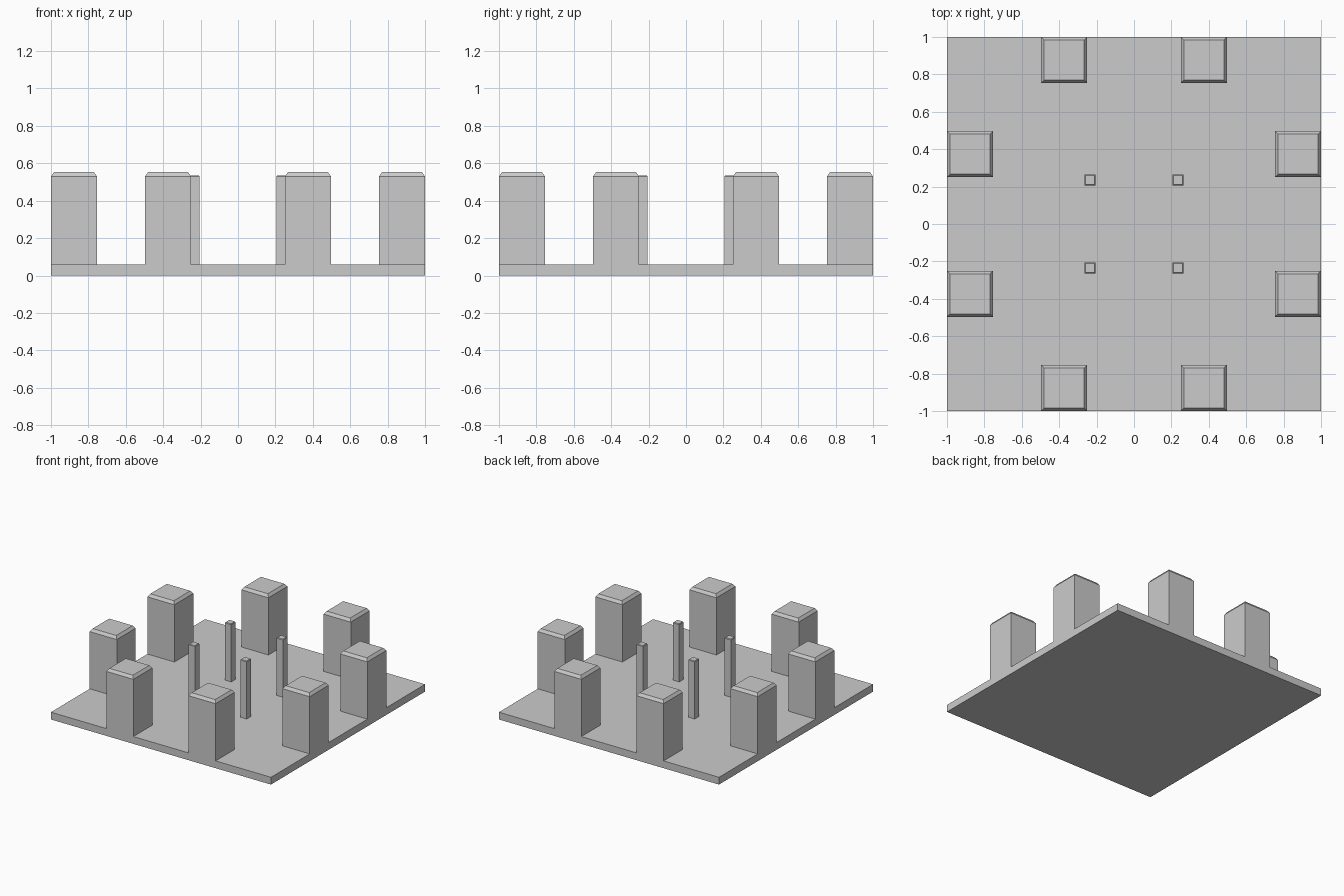
import bpy
import bmesh

cube = bpy.data.objects.get("Cube")
if cube:
    bpy.data.objects.remove(cube, do_unlink=True)

# Single stone colour
stone = bpy.data.materials.new("grey_stone")
stone.use_nodes = True
colour = (0.6, 0.6, 0.6, 1)
stone.diffuse_color = colour
stone.node_tree.nodes["Principled BSDF"].inputs["Base Color"].default_value = colour

BASE_TOP = 0.06
SHOULDER = 0.53


def block(name, x, y, width, bottom, top, chamfer=0, chamfer_height=0):
    """Square block; an optional sloped cap sits on its top face."""
    bm = bmesh.new()
    bmesh.ops.create_cube(bm, size=1)
    for v in bm.verts:
        v.co.x = x + v.co.x * width
        v.co.y = y + v.co.y * width
        v.co.z = top if v.co.z > 0 else bottom
    bm.normal_update()
    if chamfer:
        lid = max(bm.faces, key=lambda f: f.calc_center_median().z)
        bmesh.ops.inset_region(bm, faces=[lid], thickness=chamfer, depth=0)
        for v in lid.verts:
            v.co.z += chamfer_height
    mesh = bpy.data.meshes.new(name)
    bm.to_mesh(mesh)
    bm.free()
    mesh.materials.append(stone)
    obj = bpy.data.objects.new(name, mesh)
    bpy.context.collection.objects.link(obj)
    return obj


# Ground slab
block("base_slab", 0, 0, 2, 0, BASE_TOP)

for sx, side in ((-1, "right"), (1, "left")):
    for sy, end in ((-1, "front"), (1, "back")):
        # Two wide pillars per quadrant, flush with the slab edges
        for px, py, edge in ((0.374, 0.877, "end"), (0.877, 0.374, "side")):
            block(f"{end}_{side}_{edge}_pillar", sx * px, sy * py, 0.246,
                  BASE_TOP, SHOULDER, 0.023, 0.023)
        # Slim post near the centre
        block(f"{end}_{side}_slim_post", sx * 0.235, sy * 0.235, 0.057,
              BASE_TOP, SHOULDER, 0.005, 0.005)
